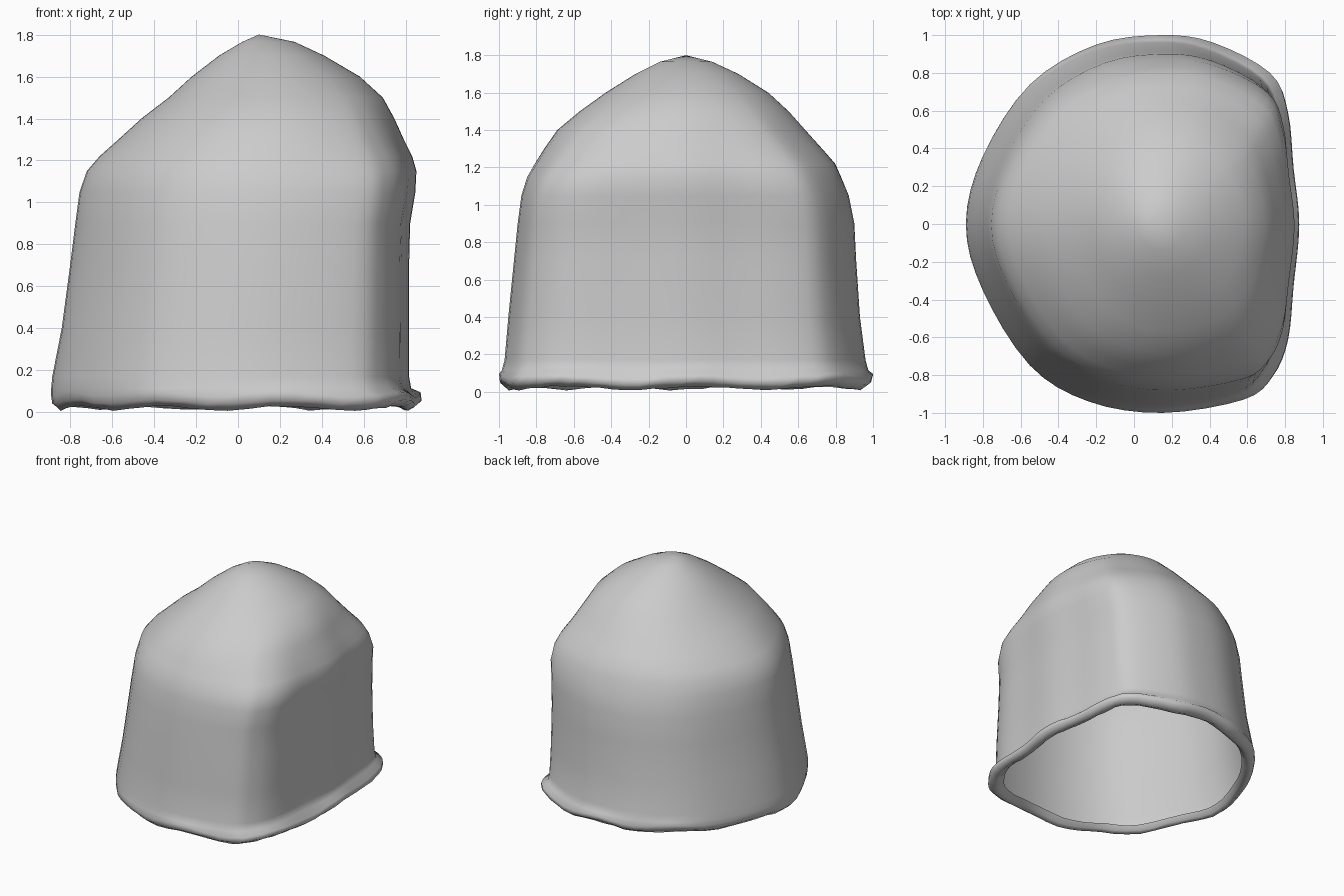
import bpy, bmesh, math, random

if "Cube" in bpy.data.objects:
    bpy.data.objects.remove(bpy.data.objects["Cube"])
random.seed(4)

# Plan outline at the base: flattened on the right, round on the left
OUTLINE = [(.87, 0), (.84, .3), (.81, .6), (.72, .8), (.42, .96), (.15, 1), (-.2, .95),
           (-.55, .74), (-.8, .36), (-.89, 0), (-.8, -.35), (-.55, -.75), (-.24, -.94),
           (.15, -1), (.58, -.93), (.73, -.81), (.81, -.62), (.84, -.33)]

# Height, left, right, front, back: curled inner lip, rolled rim, wall, dome
LEVELS = [(.07, -.80, .77, -.90, .88), (.035, -.82, .80, -.93, .91), (.02, -.85, .835, -.96, .95),
          (.05, -.885, .875, -.995, .99), (.085, -.89, .87, -1, 1), (.115, -.89, .825, -.985, .975),
          (.17, -.885, .815, -.97, .96), (.4, -.84, .815, -.95, .93), (.7, -.80, .815, -.92, .91),
          (.9, -.775, .82, -.90, .90), (1.05, -.755, .845, -.88, .87), (1.15, -.72, .85, -.85, .83),
          (1.22, -.66, .83, -.81, .80), (1.3, -.57, .79, -.76, .73), (1.4, -.46, .745, -.69, .64),
          (1.5, -.33, .69, -.57, .55), (1.6, -.22, .58, -.43, .44), (1.7, -.09, .41, -.27, .28),
          (1.765, .02, .27, -.14, .14)]
APEX = (.1, 0, 1.8)


def spline(p0, p1, p2, p3, t):
    return tuple(.5 * (2 * b + (c - a) * t + (2 * a - 5 * b + 4 * c - d) * t * t
                       + (3 * b - a - 3 * c + d) * t ** 3)
                 for a, b, c, d in zip(p0, p1, p2, p3))


# Smooth the outline, then normalise it to a unit box
n = len(OUTLINE)
plan = [spline(*(OUTLINE[(i + k) % n] for k in (-1, 0, 1, 2)), t / 4)
        for i in range(n) for t in range(4)]
x0, x1 = min(p[0] for p in plan), max(p[0] for p in plan)
y0, y1 = min(p[1] for p in plan), max(p[1] for p in plan)
plan = [(2 * (x - x0) / (x1 - x0) - 1, 2 * (y - y0) / (y1 - y0) - 1) for x, y in plan]

bm = bmesh.new()
rings = []
for li, (z, left, right, front, back) in enumerate(LEVELS):
    blend = min(1, max(0, (z - 1.1) / .5))      # dome becomes rounder upwards
    ring = []
    for i, (u, v) in enumerate(plan):
        a = math.atan2(v, u)
        u = u * (1 - blend) + math.cos(a) * blend
        v = v * (1 - blend) + math.sin(a) * blend
        x = (left + right) / 2 + u * (right - left) / 2
        y = (front + back) / 2 + v * (back - front) / 2
        wave = .01 * math.sin(9 * a + 1) + random.uniform(-.004, .004) if li < 5 else 0
        ring.append(bm.verts.new((x, y, max(.005, z + wave))))
    rings.append(ring)

# Skin the rings and close the crown
m = len(plan)
for lo, hi in zip(rings, rings[1:]):
    for i in range(m):
        j = (i + 1) % m
        bm.faces.new((lo[i], lo[j], hi[j], hi[i]))
top = bm.verts.new(APEX)
for i in range(m):
    bm.faces.new((rings[-1][i], rings[-1][(i + 1) % m], top))

for f in bm.faces:
    f.smooth = True
mesh = bpy.data.meshes.new("hollow_cap")
bm.to_mesh(mesh)
bm.free()
cap = bpy.data.objects.new("hollow_cap", mesh)
bpy.context.collection.objects.link(cap)
